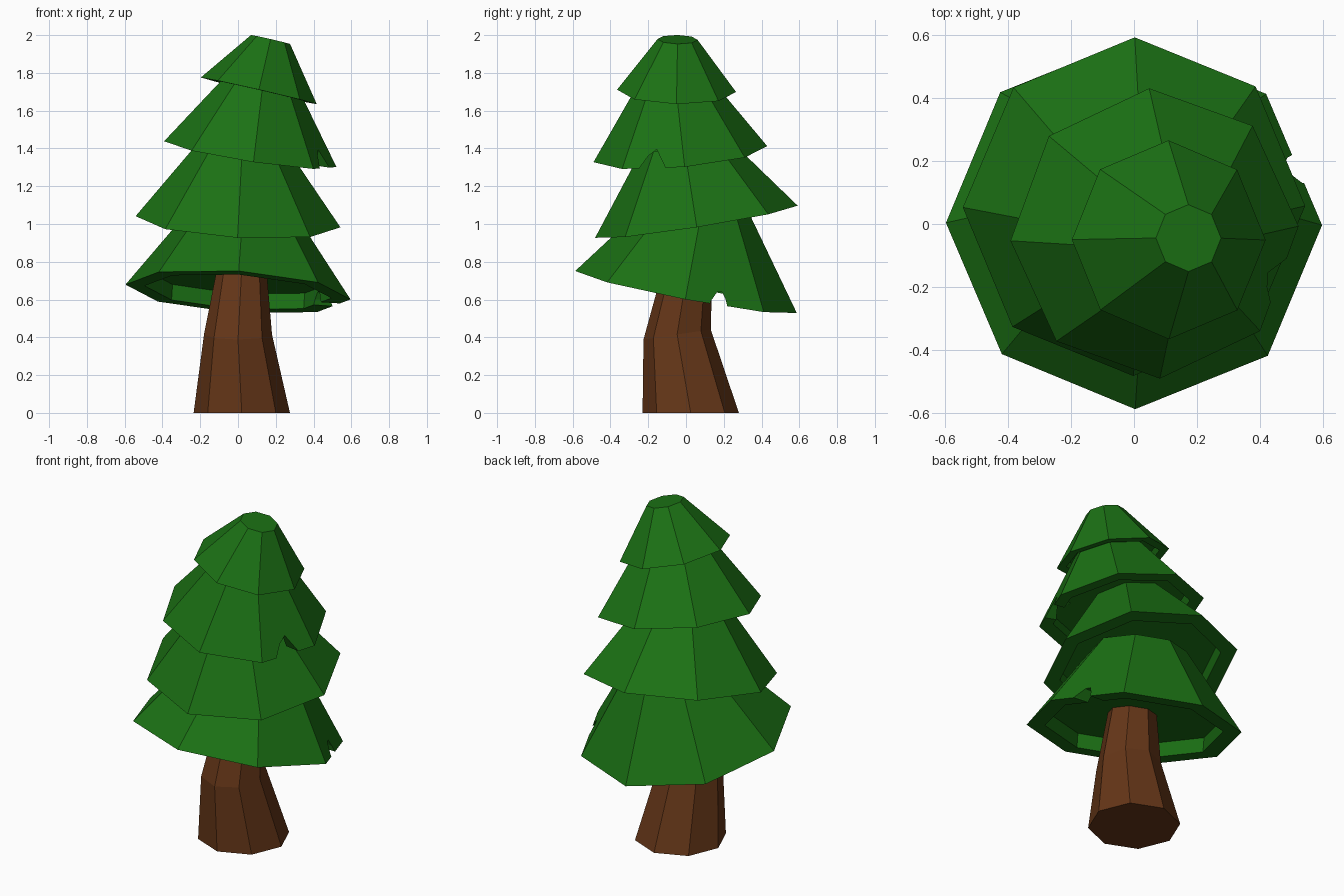
import bpy, bmesh
from math import cos, sin, tau, radians
from mathutils import Vector

if "Cube" in bpy.data.objects:
    bpy.data.objects.remove(bpy.data.objects["Cube"])

def material(name, color):
    m = bpy.data.materials.new(name)
    m.diffuse_color = (*color, 1)
    m.use_nodes = True
    m.node_tree.nodes["Principled BSDF"].inputs["Base Color"].default_value = m.diffuse_color
    return m

leaf = material("leaf_green", (0.011, 0.165, 0.007))
bark = material("bark_brown", (0.13, 0.037, 0.009))

def frame(slope_x, slope_y):
    # rotation that tilts z onto the normal of z = slope_x*x + slope_y*y
    n = Vector((-slope_x, -slope_y, 1)).normalized()
    return Vector((0, 0, 1)).rotation_difference(n)

def ring(center, rot, r, z=0.0, turn=0.0, n=8):
    return [Vector(center) + rot @ Vector((r * cos(tau * i / n + turn), r * sin(tau * i / n + turn), z))
            for i in range(n)]

def loft(name, rings, mat=None):
    # closed solid through a stack of rings
    bm = bmesh.new()
    loops = [[bm.verts.new(p) for p in r] for r in rings]
    for a, b in zip(loops, loops[1:]):
        for i in range(len(a)):
            j = (i + 1) % len(a)
            bm.faces.new((a[i], a[j], b[j], b[i]))
    bm.faces.new(loops[0])
    bm.faces.new(loops[-1])
    bmesh.ops.recalc_face_normals(bm, faces=bm.faces)
    me = bpy.data.meshes.new(name)
    bm.to_mesh(me)
    bm.free()
    if mat:
        me.materials.append(mat)
    ob = bpy.data.objects.new(name, me)
    bpy.context.collection.objects.link(ob)
    return ob

def tier(name, center, slope, r, r_top, height, turn=0.0):
    # tilted cone section with a recessed underside
    rot, t, lip = frame(*slope), radians(turn), 0.83 * r
    return loft(name, [ring(center, rot, lip, 0.14 * r, t), ring(center, rot, lip, 0, t),
                       ring(center, rot, r, 0, t), ring(center, rot, r_top, height, t)], leaf)

def notch(target, x0, x1, profile):
    # chip cut out of a rim, profile in (y, z)
    cutter = loft(target.name + "_notch_cutter", [[Vector((x, y, z)) for y, z in profile] for x in (x0, x1)], leaf)
    cutter.hide_render = True
    cutter.display_type = 'WIRE'
    mod = target.modifiers.new("notch", 'BOOLEAN')
    mod.operation, mod.solver, mod.object = 'DIFFERENCE', 'EXACT', cutter

# bent trunk
loft("trunk", [ring((0.02, 0.025, 0), frame(0, 0), 0.255),
               ring((0.0, -0.047, 0.415), frame(0, 0.15), 0.18),
               ring((0.02, 0.01, 0.77), frame(0, 0), 0.13)], bark)

# foliage tiers, bottom to top
bottom = tier("foliage_bottom", (0, 0, 0.64), (-0.067, -0.19), 0.597, 0.26, 0.46)
tier("foliage_lower", (0, 0.055, 1.012), (-0.055, 0.159), 0.543, 0.22, 0.43)
upper = tier("foliage_upper", (0.065, -0.03, 1.37), (-0.154, 0.087), 0.462, 0.2, 0.38, 2.5)
tier("foliage_top", (0.11, -0.05, 1.705), (-0.23, -0.02), 0.315, 0.106, 0.279)

# chipped rims on the right side
notch(bottom, 0.38, 0.7, [(0.12, 0.5), (0.13, 0.59), (0.165, 0.64), (0.19, 0.64), (0.21, 0.6), (0.235, 0.5)])
notch(upper, 0.33, 0.65, [(-0.28, 1.25), (-0.2, 1.36), (-0.155, 1.395), (-0.11, 1.3), (-0.1, 1.25)])
